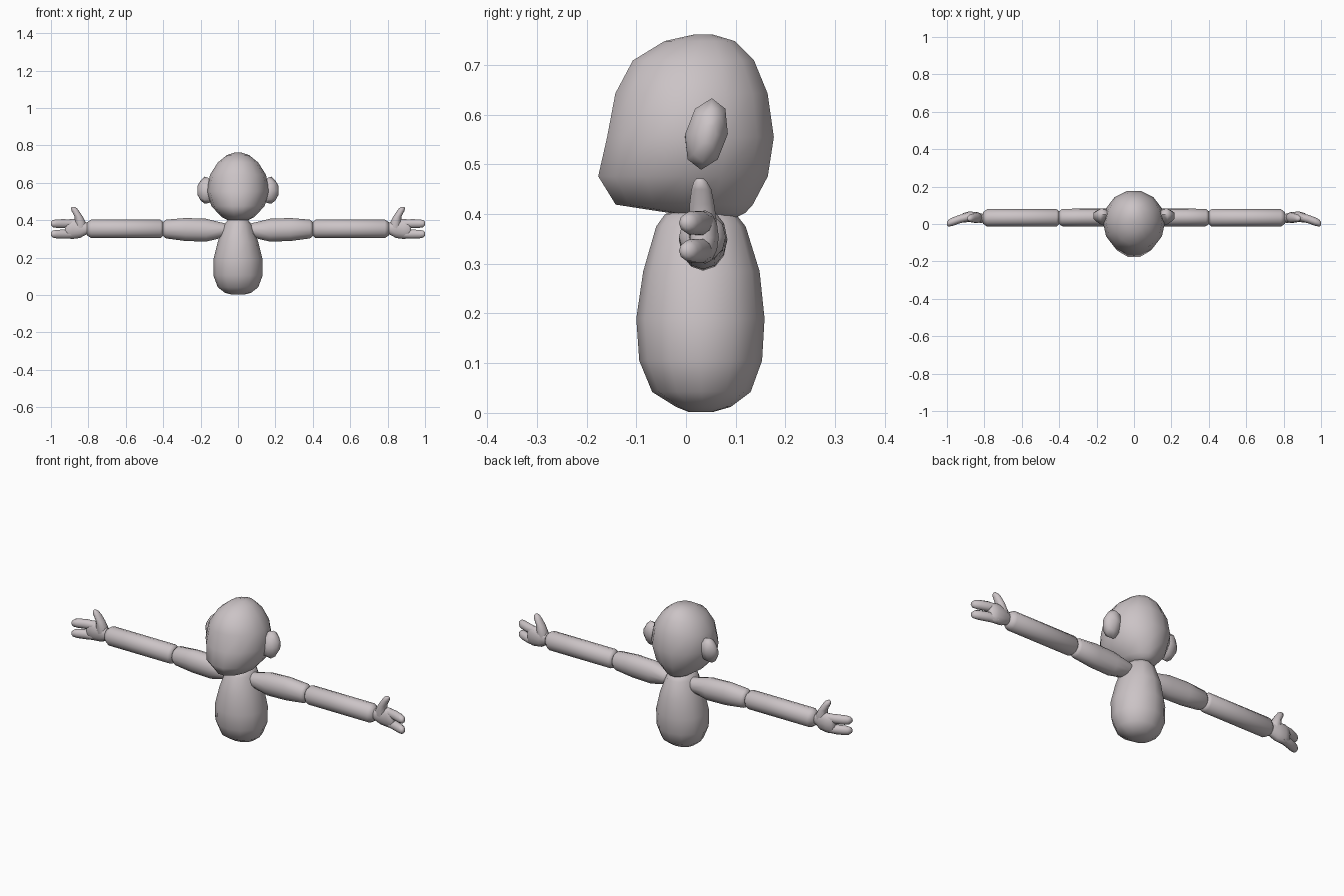
import bpy, bmesh, math

grey = bpy.data.materials.new("warm_grey")
grey.diffuse_color = (0.60, 0.55, 0.565, 1)


def loft(name, axis, rings, segs=12, mirror=False, shear=0.0, zmid=0.0):
    """Skin elliptical rings. Each ring: (position on axis, u0, u1, v0, v1).
    axis 'z': u = x, v = y.   axis 'x': u = y, v = z."""
    bm = bmesh.new()
    loops = []
    for p, u0, u1, v0, v1 in rings:
        loop = []
        for i in range(segs):
            a = 2 * math.pi * i / segs
            u = (u0 + u1) / 2 + (u1 - u0) / 2 * math.cos(a)
            v = (v0 + v1) / 2 + (v1 - v0) / 2 * math.sin(a)
            x, y, z = (u, v, p) if axis == 'z' else (p, u, v)
            loop.append(bm.verts.new((x, y + shear * (z - zmid), z)))
        loops.append(loop)
    for a, b in zip(loops, loops[1:]):
        for i in range(segs):
            j = (i + 1) % segs
            bm.faces.new((a[i], a[j], b[j], b[i]))
    bm.faces.new(loops[0])
    bm.faces.new(loops[-1])
    bmesh.ops.recalc_face_normals(bm, faces=bm.faces)
    for f in bm.faces:
        f.smooth = True
    me = bpy.data.meshes.new(name)
    bm.to_mesh(me)
    bm.free()
    me.set_sharp_from_angle(angle=math.radians(60))
    me.materials.append(grey)
    ob = bpy.data.objects.new(name, me)
    bpy.context.collection.objects.link(ob)
    if mirror:
        m = ob.modifiers.new("Mirror", 'MIRROR')
        m.use_mirror_merge = False
    return ob


# Pear-shaped body
loft("torso", 'z', [
    (0.002, -0.03, 0.03, 0.005, 0.055), (0.012, -0.07, 0.07, -0.02, 0.09),
    (0.042, -0.108, 0.108, -0.068, 0.13), (0.105, -0.132, 0.132, -0.094, 0.153),
    (0.19, -0.132, 0.132, -0.10, 0.158), (0.285, -0.108, 0.108, -0.086, 0.148),
    (0.375, -0.075, 0.075, -0.06, 0.12), (0.40, -0.055, 0.055, -0.042, 0.10),
    (0.41, -0.025, 0.025, -0.01, 0.065)])

# Head with the muzzle pushed forward low down
loft("head", 'z', [
    (0.392, -0.03, 0.03, 0.03, 0.10), (0.403, -0.06, 0.06, -0.04, 0.122),
    (0.419, -0.09, 0.09, -0.145, 0.138), (0.476, -0.142, 0.142, -0.181, 0.169),
    (0.555, -0.166, 0.166, -0.163, 0.181), (0.643, -0.15, 0.15, -0.146, 0.168),
    (0.709, -0.108, 0.108, -0.11, 0.14), (0.748, -0.06, 0.06, -0.045, 0.10),
    (0.761, -0.02, 0.02, 0.015, 0.055)], segs=14)

# Ears
loft("ear", 'x', [
    (0.12, 0.015, 0.065, 0.51, 0.61), (0.155, -0.002, 0.082, 0.492, 0.625),
    (0.178, -0.002, 0.084, 0.489, 0.633), (0.20, 0.012, 0.072, 0.505, 0.612),
    (0.216, 0.028, 0.06, 0.535, 0.585)], segs=8, mirror=True, shear=0.15, zmid=0.56)

# Upper arms and forearms
loft("upper_arm", 'x', [
    (0.03, 0.01, 0.06, 0.335, 0.375), (0.09, -0.008, 0.078, 0.305, 0.388),
    (0.17, -0.014, 0.083, 0.286, 0.408), (0.28, -0.014, 0.083, 0.289, 0.412),
    (0.385, -0.012, 0.08, 0.303, 0.403), (0.40, 0.0, 0.068, 0.315, 0.39)], mirror=True)
loft("forearm", 'x', [
    (0.40, 0.0, 0.068, 0.318, 0.39), (0.415, -0.014, 0.08, 0.304, 0.404),
    (0.785, -0.014, 0.08, 0.304, 0.404), (0.808, 0.002, 0.062, 0.32, 0.388)], mirror=True)

# Palms, bending forward towards the fingers
loft("palm", 'x', [
    (0.79, 0.01, 0.05, 0.33, 0.38), (0.815, 0.006, 0.056, 0.322, 0.39),
    (0.845, 0.008, 0.065, 0.305, 0.405), (0.885, 0.01, 0.066, 0.30, 0.408),
    (0.915, 0.008, 0.058, 0.303, 0.403), (0.925, 0.015, 0.045, 0.315, 0.39)], mirror=True)

# Two thick fingers on each hand
for name, z in (("upper_finger", 0.382), ("lower_finger", 0.326)):
    loft(name, 'x', [
        (0.88, 0.018, 0.06, z - 0.022, z + 0.022), (0.93, 0.004, 0.05, z - 0.025, z + 0.025),
        (0.97, -0.01, 0.035, z - 0.024, z + 0.024), (0.99, -0.014, 0.024, z - 0.02, z + 0.02),
        (1.0, -0.008, 0.012, z - 0.01, z + 0.01)], segs=10, mirror=True)

# Thumbs pointing up
loft("thumb", 'z', [
    (0.35, 0.81, 0.87, 0.008, 0.06), (0.385, 0.812, 0.872, 0.004, 0.063),
    (0.42, 0.83, 0.874, 0.006, 0.058), (0.45, 0.85, 0.89, 0.01, 0.052),
    (0.465, 0.862, 0.893, 0.015, 0.043), (0.472, 0.874, 0.888, 0.021, 0.035)],
    segs=10, mirror=True)
